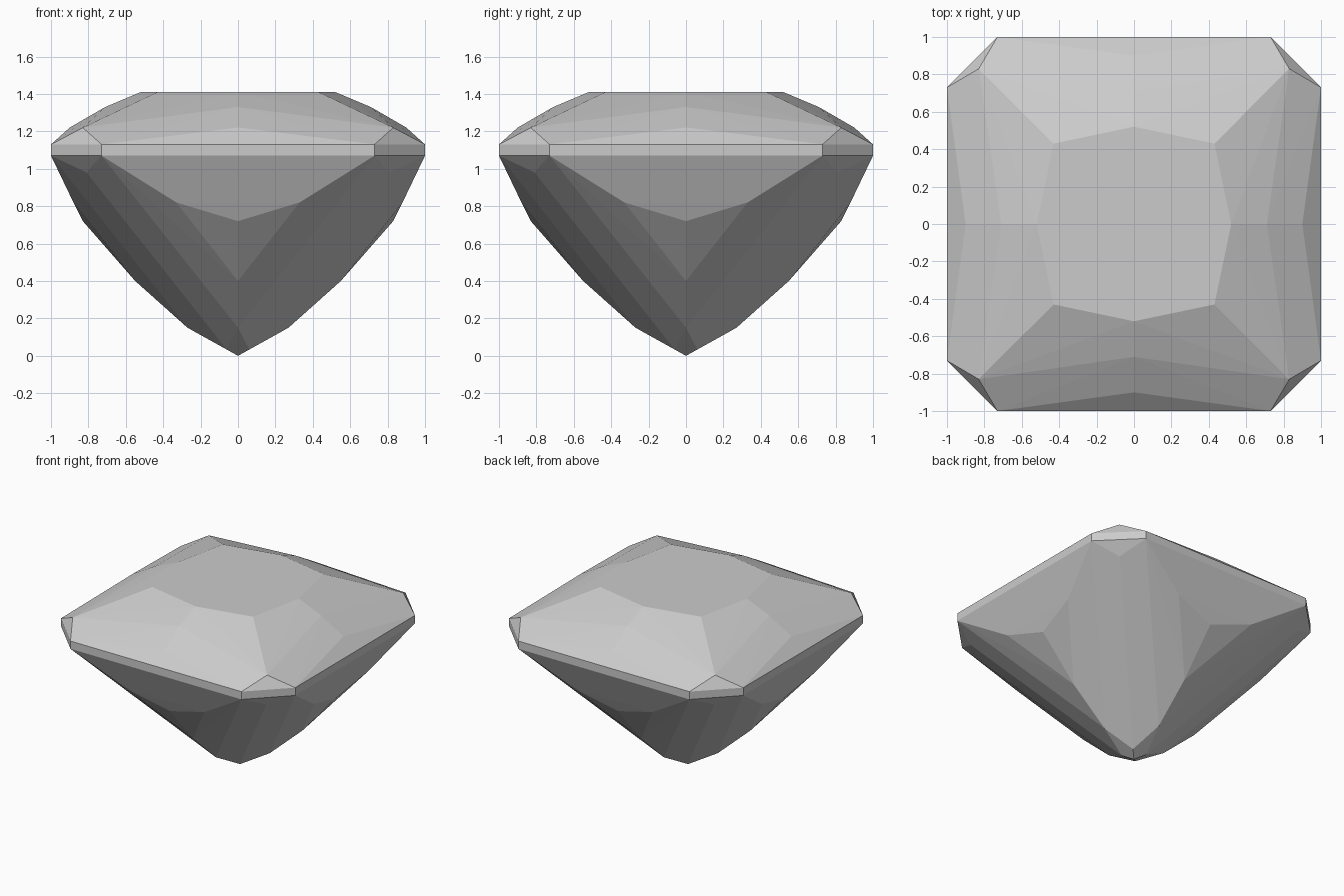
import bpy
import bmesh
from math import radians

cube = bpy.data.objects.get("Cube")
if cube:
    bpy.data.objects.remove(cube, do_unlink=True)

# One colour for the whole stone
stone = bpy.data.materials.new("stone grey")
stone.use_nodes = True
colour = (0.6, 0.6, 0.6, 1)
stone.diffuse_color = colour
stone.node_tree.nodes["Principled BSDF"].inputs["Base Color"].default_value = colour

# Facet corners of one eighth of the stone, from the top down
crown = [(0, 0.52, 1.41), (0.43, 0.43, 1.41), (0, 0.71, 1.33),
         (0, 0.9, 1.22), (0.83, 0.83, 1.22)]
girdle = [(0.73, 1, 1.13), (0.73, 1, 1.07)]
pavilion = [(0.81, 0.81, 0.98), (0.33, 0.88, 0.82), (0, 0.83, 0.72),
            (0, 0.55, 0.4), (0, 0.27, 0.15), (0.06, 0.06, 0.033), (0, 0, 0)]


def mirrored(point):
    """All copies of a corner under the square symmetry of the cut."""
    x, y, z = point
    return {(sx * a, sy * b, z) for a, b in ((x, y), (y, x))
            for sx in (-1, 1) for sy in (-1, 1)}


# Wrap the corners in flat facets
bm = bmesh.new()
corners = set().union(*(mirrored(p) for p in crown + girdle + pavilion))
for corner in sorted(corners):
    bm.verts.new(corner)
bmesh.ops.convex_hull(bm, input=bm.verts[:])
bmesh.ops.dissolve_limit(bm, angle_limit=radians(0.5),
                         verts=bm.verts[:], edges=bm.edges[:])
bmesh.ops.recalc_face_normals(bm, faces=bm.faces[:])

mesh = bpy.data.meshes.new("cut_gemstone")
bm.to_mesh(mesh)
bm.free()
mesh.materials.append(stone)
gem = bpy.data.objects.new("cut_gemstone", mesh)
bpy.context.collection.objects.link(gem)
